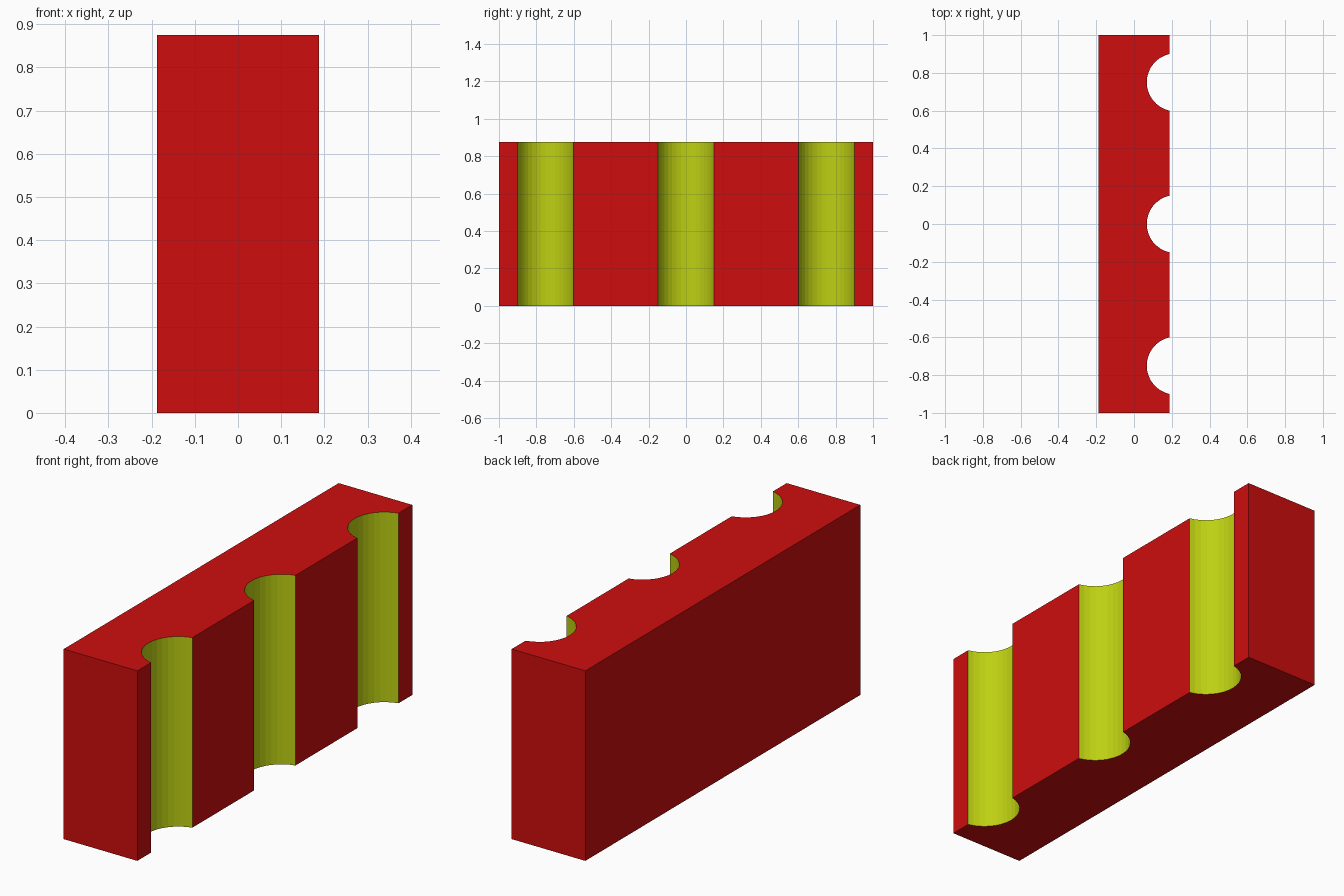
import bpy, bmesh, math

if "Cube" in bpy.data.objects:
    bpy.data.objects.remove(bpy.data.objects["Cube"])

HALF_X, HALF_Y, HEIGHT = 0.1875, 1.0, 0.875
GROOVE_X, GROOVE_R, GROOVE_YS = 0.221, 0.1535, (-0.75, 0.0, 0.75)
STEPS = 16


def material(name, color):
    mat = bpy.data.materials.new(name)
    mat.diffuse_color = (*color, 1)
    mat.use_nodes = True
    mat.node_tree.nodes["Principled BSDF"].inputs["Base Color"].default_value = mat.diffuse_color
    return mat


# Plan profile, with each edge flagged as groove or plain wall
half_angle = math.acos((GROOVE_X - HALF_X) / GROOVE_R)
profile = [(-HALF_X, -HALF_Y, 0), (HALF_X, -HALF_Y, 0)]
for cy in GROOVE_YS:
    for i in range(STEPS + 1):
        a = -half_angle + 2 * half_angle * i / STEPS
        x = GROOVE_X - GROOVE_R * math.cos(a)
        profile.append((x, cy + GROOVE_R * math.sin(a), int(i < STEPS)))
profile += [(HALF_X, HALF_Y, 0), (-HALF_X, HALF_Y, 0)]

# Extrude the profile into the block
bm = bmesh.new()
bottom = [bm.verts.new((x, y, 0)) for x, y, _ in profile]
top = [bm.verts.new((x, y, HEIGHT)) for x, y, _ in profile]
bm.faces.new(bottom[::-1])
bm.faces.new(top)
for i, (_, _, groove) in enumerate(profile):
    j = (i + 1) % len(profile)
    face = bm.faces.new((bottom[i], bottom[j], top[j], top[i]))
    face.material_index = groove

mesh = bpy.data.meshes.new("grooved_block")
bm.to_mesh(mesh)
bm.free()
mesh.materials.append(material("red_body", (0.617, 0.004, 0.004)))
mesh.materials.append(material("lime_groove", (0.51, 0.63, 0.006)))
block = bpy.data.objects.new("grooved_block", mesh)
bpy.context.collection.objects.link(block)
